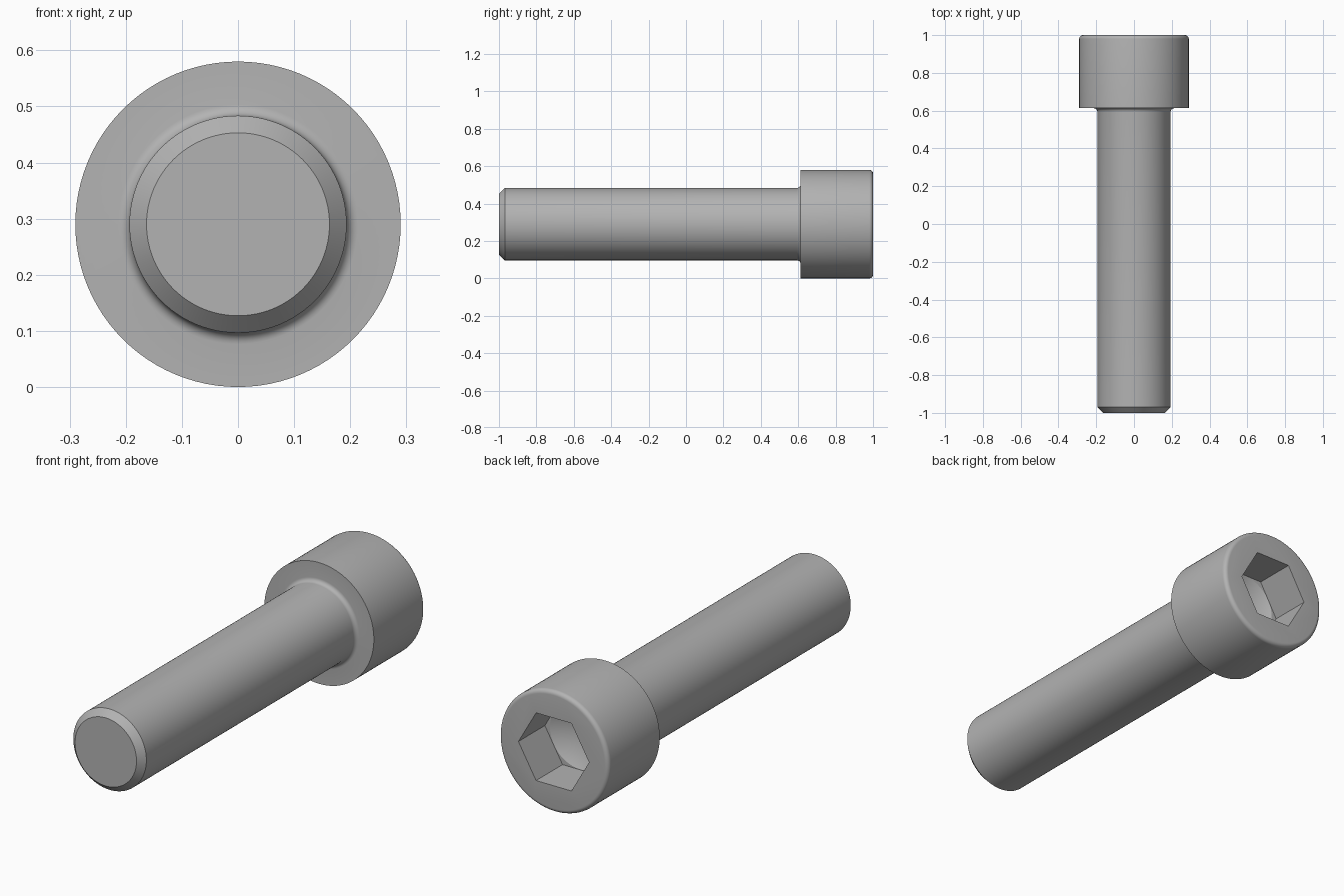
import bpy, bmesh
from math import sin, cos, pi, radians

cube = bpy.data.objects.get("Cube")
if cube:
    bpy.data.objects.remove(cube, do_unlink=True)

HEAD_R, SHANK_R, TIP_R = 0.29, 0.1935, 0.163
HEAD_Y, FILLET = 0.613, 0.02
HEX_R, FLOOR_Y = 0.187, 0.8
SEGMENTS = 96

steel = bpy.data.materials.new("steel grey")
steel.use_nodes = True
grey = (0.45, 0.45, 0.45, 1)
steel.diffuse_color = grey
bsdf = steel.node_tree.nodes["Principled BSDF"]
bsdf.inputs["Base Color"].default_value = grey
bsdf.inputs["Roughness"].default_value = 0.5


def lathe(name, profile, segments):
    """Closed solid turned about the y axis from (radius, y) points, capped at both ends."""
    bm = bmesh.new()
    rings = []
    for r, y in profile:
        if r == 0:
            rings.append([bm.verts.new((0, y, HEAD_R))] * segments)
        else:
            rings.append([bm.verts.new((r * cos(2 * pi * i / segments), y,
                                        HEAD_R + r * sin(2 * pi * i / segments)))
                          for i in range(segments)])
    for a, b in zip(rings, rings[1:]):
        for i in range(segments):
            j = (i + 1) % segments
            bm.faces.new(list(dict.fromkeys((a[i], a[j], b[j], b[i]))))
    for ring in (rings[0], rings[-1]):
        if len(set(ring)) > 1:
            bm.faces.new(ring)
    bmesh.ops.recalc_face_normals(bm, faces=bm.faces[:])
    mesh = bpy.data.meshes.new(name)
    bm.to_mesh(mesh)
    bm.free()
    obj = bpy.data.objects.new(name, mesh)
    bpy.context.collection.objects.link(obj)
    mesh.materials.append(steel)
    return obj


def arc(cr, cy, start, end, steps=6):
    """Quarter-round profile points about (cr, cy)."""
    angles = [radians(start + (end - start) * i / steps) for i in range(steps + 1)]
    return [(cr + FILLET * cos(a), cy + FILLET * sin(a)) for a in angles]


# Chamfered tip, shank, under-head fillet, head with rounded rim
profile = [(TIP_R, -1), (SHANK_R, -0.969)]
profile += arc(SHANK_R + FILLET, HEAD_Y - FILLET, 180, 90)
profile += [(HEAD_R, HEAD_Y)]
profile += arc(HEAD_R - FILLET, 1 - FILLET, 0, 90)
bolt = lathe("socket_head_bolt", profile, SEGMENTS)

# Hexagonal socket with a conical drilled floor
cutters = [
    lathe("hex_cutter", [(HEX_R, FLOOR_Y), (HEX_R, 1.1)], 6),
    lathe("drill_cutter", [(0, FLOOR_Y - 0.092), (0.16, FLOOR_Y), (0.16, 0.9)], SEGMENTS),
]
bpy.ops.object.select_all(action="DESELECT")
bpy.context.view_layer.objects.active = bolt
bolt.select_set(True)
for cutter in cutters:
    cutter.hide_render = True
    cut = bolt.modifiers.new(cutter.name, "BOOLEAN")
    cut.operation = "DIFFERENCE"
    cut.solver = "EXACT"
    cut.object = cutter
    bpy.ops.object.modifier_apply(modifier=cut.name)
for cutter in cutters:
    bpy.data.objects.remove(cutter, do_unlink=True)

bpy.ops.object.shade_smooth_by_angle(angle=radians(25))
